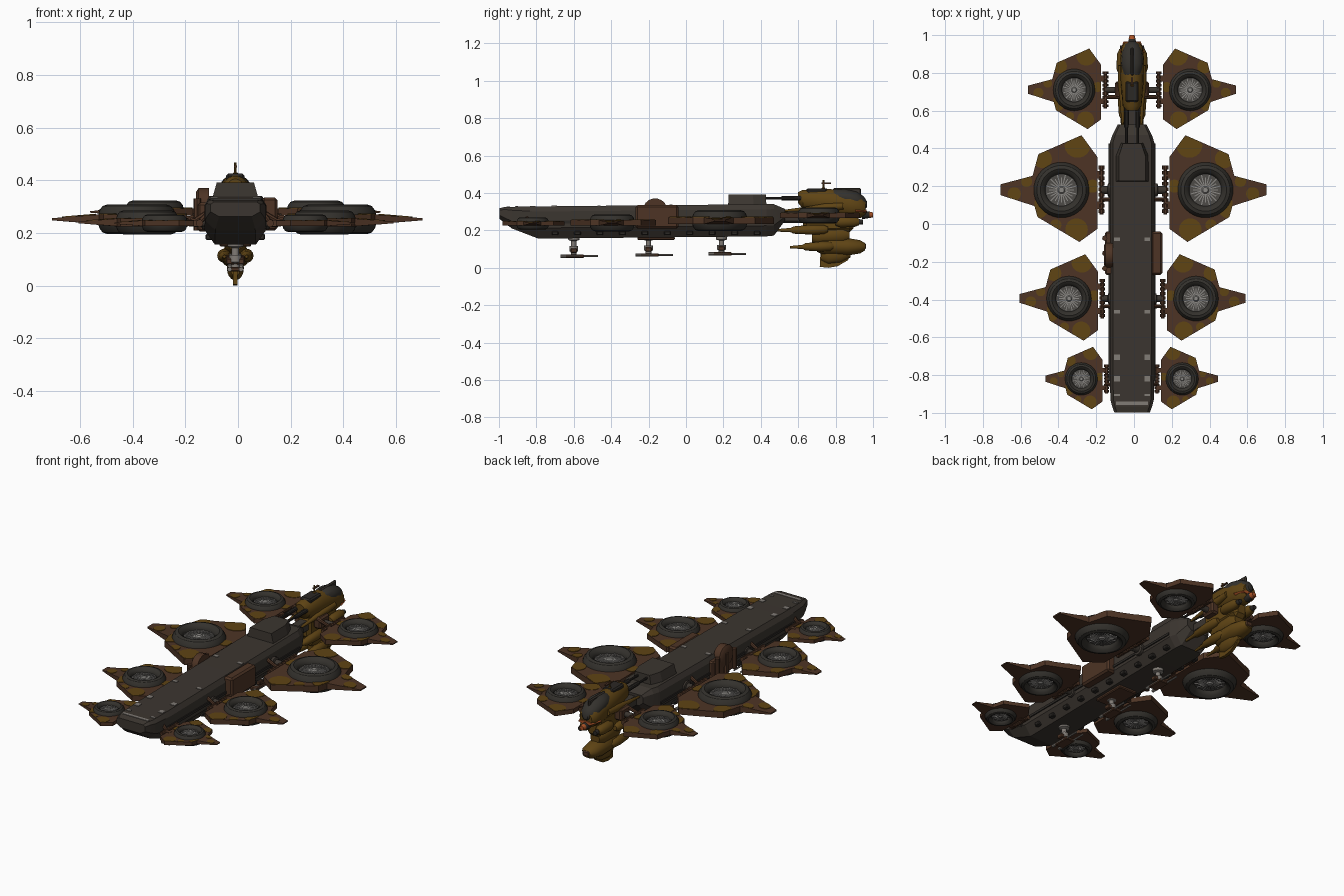
import bpy, bmesh, math
from mathutils import Vector, Matrix

if "Cube" in bpy.data.objects:
    bpy.data.objects.remove(bpy.data.objects["Cube"])

CX = -0.01  # the hull sits slightly off centre


def material(name, rgb):
    m = bpy.data.materials.new(name)
    m.diffuse_color = (*rgb, 1)
    m.use_nodes = True
    m.node_tree.nodes["Principled BSDF"].inputs["Base Color"].default_value = m.diffuse_color
    return m


HULL = material("hull_grey", (.044, .036, .029))
RING = material("ring_grey", (.034, .031, .026))
FAN = material("fan_grey", (.075, .07, .064))
BLADE = material("blade_grey", (.26, .25, .235))
BROWN = material("rust_brown", (.075, .034, .018))
OCHRE = material("ochre", (.115, .058, .007))
ORANGE = material("orange", (.40, .085, .02))
MARK = material("marking_grey", (.22, .20, .18))
DARK = material("dark_metal", (.024, .021, .018))


def finish(name, bm, mat, angle=0.6):
    bmesh.ops.recalc_face_normals(bm, faces=bm.faces)
    me = bpy.data.meshes.new(name)
    bm.to_mesh(me)
    bm.free()
    me.materials.append(mat)
    me.shade_smooth()
    me.set_sharp_from_angle(angle=angle)
    ob = bpy.data.objects.new(name, me)
    bpy.context.collection.objects.link(ob)
    return ob


def loft(name, rings, mat, closed=False, angle=0.6):
    """Skin a list of equal-length point rings."""
    bm = bmesh.new()
    vs = [[bm.verts.new(p) for p in r] for r in rings]
    n = len(rings[0])
    for a, b in zip(vs, vs[1:] + (vs[:1] if closed else [])):
        for i in range(n):
            bm.faces.new((a[i], a[(i + 1) % n], b[(i + 1) % n], b[i]))
    if not closed:
        bm.faces.new(vs[0])
        bm.faces.new(vs[-1])
    return finish(name, bm, mat, angle)


def box(name, c, size, mat, bevel=0):
    bm = bmesh.new()
    bmesh.ops.create_cube(bm, size=1, matrix=Matrix.Translation(c) @ Matrix.Diagonal((*size, 1)))
    if bevel:
        bmesh.ops.bevel(bm, geom=bm.edges[:], offset=bevel, segments=1, affect='EDGES')
    return finish(name, bm, mat, 0.3)


def tube(name, a, b, stations, mat, seg=14):
    """Round part from a to b; stations are (fraction, radius)."""
    a, b = Vector(a), Vector(b)
    q = (b - a).to_track_quat('Z', 'Y')
    rings = [[a.lerp(b, t) + q @ Vector((r * math.cos(k * math.tau / seg), r * math.sin(k * math.tau / seg), 0))
              for k in range(seg)] for t, r in stations]
    return loft(name, rings, mat)


def prism(name, pts, mat, lo, hi):
    return loft(name, [[lo(p) for p in pts], [hi(p) for p in pts]], mat, angle=0.3)


def inside(p, poly):
    r = False
    for (x1, y1), (x2, y2) in zip(poly, poly[1:] + poly[:1]):
        if (y1 > p[1]) != (y2 > p[1]) and p[0] < (x2 - x1) * (p[1] - y1) / (y2 - y1) + x1:
            r = not r
    return r


# ---- wings: plate, tapered tip, painted spots, ring, fan, hinge ----
MAIN = [(-.19, .175), (-.106, .29), (.122, .19), (.153, .075), (.143, -.085), (.127, -.143), (-.095, -.275), (-.19, -.206)]
TIP = [(.153, .075), (.323, .03), (.323, -.027), (.143, -.085)]
SPOTS = [(-.085, .24, .07), (.10, .165, .05), (.12, -.10, .05), (-.08, -.21, .06), (.03, -.185, .03), (-.165, .02, .035)]
TIPSPOTS = [(.25, -.02, .035), (.185, .045, .03)]


def thick(x):
    return .018 if x < .155 else .018 - .014 * (x - .155) / .168


def wing(tag, side, hx, y, z, k):
    def at(px, py, pz):
        return Vector((hx + side * k * px, y + k * py, z + k * pz))
    for nm, poly in (("plate", MAIN), ("tip", TIP)):
        prism(f"wing_{nm}_{tag}", poly, BROWN, lambda p: at(*p, -thick(p[0])), lambda p: at(*p, thick(p[0])))
    for i, (sx, sy, r) in enumerate(SPOTS + TIPSPOTS):
        poly = MAIN if i < len(SPOTS) else TIP
        pts = []
        for a in range(18):
            f = 1.0
            while f > .05:
                p = (sx + f * r * math.cos(a * math.tau / 18), sy + f * r * math.sin(a * math.tau / 18))
                if inside(p, poly):
                    break
                f -= .04
            pts.append(p)
        prism(f"wing_spot_{tag}_{i}", pts, OCHRE, lambda p: at(*p, thick(p[0]) - .002), lambda p: at(*p, thick(p[0]) + .003))
    # rotor ring as a lathe
    prof = [(.085, .030), (.095, .046), (.112, .056), (.13, .050), (.142, .034), (.149, .010)]
    prof = prof + [(r, -h) for r, h in reversed(prof)]
    rings = [[at(r * math.cos(a * math.tau / 40), r * math.sin(a * math.tau / 40), h) for r, h in prof] for a in range(40)]
    loft(f"rotor_ring_{tag}", rings, RING, closed=True)
    tube(f"rotor_disc_{tag}", at(0, 0, -.022), at(0, 0, .022), [(0, .09 * k), (1, .09 * k)], FAN, 32)
    tube(f"rotor_hub_{tag}", at(0, 0, -.034), at(0, 0, .034), [(0, .014 * k), (.1, .02 * k), (.9, .02 * k), (1, .014 * k)], BLADE, 16)
    # fan blades
    bm = bmesh.new()
    for a in range(24):
        ln = .068 if a % 2 else .052
        m = (Matrix.Translation(at(0, 0, 0)) @ Matrix.Rotation(a * math.tau / 24, 4, 'Z')
             @ Matrix.Translation((k * (ln / 2 + .014), 0, 0)) @ Matrix.Diagonal((k * ln, k * .0055, k * .054, 1)))
        bmesh.ops.create_cube(bm, size=1, matrix=m)
    finish(f"rotor_blades_{tag}", bm, BLADE, 0.3)
    # hinge bar with collars, and arm to the body
    bx = hx - side * k * .19 - side * .022
    n = 9
    st = []
    for i in range(n):
        for t, r in ((0, .010), (.3, .010), (.3, .017), (.95, .017)):
            st.append(((i + t) / n, r * (.6 + .4 * k)))
    tube(f"hinge_bar_{tag}", (bx, y - .13 * k, z), (bx, y + .13 * k, z), st, BROWN, 10)
    for dy in (-.08, .08):
        box(f"hinge_tab_{tag}_{dy}", (bx + side * .018, y + dy * k, z), (.045, .04 * k, .024), BROWN)
    inner = CX + side * (.10 if y < .6 else .03)
    tube(f"wing_arm_{tag}", (inner, y, z), (bx, y, z), [(0, .034 * k), (.45, .034 * k), (.5, .022 * k), (1, .022 * k)], HULL)
    tube(f"wing_strut_{tag}", (inner, y - .05 * k, z + .04), (bx, y - .05 * k, z + .005), [(0, .012), (1, .009)], BROWN, 8)


for tag, hx, off, y, z, k in (("tail", .307, -.01, .71, .28, .755), ("large", .381, -.003, .18, .252, 1),
                              ("middle", .336, -.008, -.395, .24, .81), ("front", .267, -.012, -.82, .237, .585)):
    for s, nm in ((-1, "left"), (1, "right")):
        wing(f"{tag}_{nm}", s, off + s * hx, y, z, k)


# ---- hull ----
def hull_ring(y, w, zt, zb, wt=.86, wb=.66):
    h = zt - zb
    half = [(w * wb, zb), (w, zb + .33 * h), (w, zb + .84 * h), (w * wt, zt)]
    return [(CX + x, y, z) for x, z in half] + [(CX - x, y, z) for x, z in reversed(half)]


loft("hull", [hull_ring(-.998, .094, .318, .262), hull_ring(-.965, .106, .326, .235), hull_ring(-.93, .115, .326, .21),
              hull_ring(-.79, .118, .328, .156), hull_ring(.43, .118, .34, .168), hull_ring(.47, .105, .34, .172),
              hull_ring(.528, .075, .315, .25)], HULL, angle=0.2)
# raised rear deck
deck = [(-.088, .225), (.088, .225), (.088, .36), (.06, .43), (-.06, .43), (-.088, .36)]
prism("rear_deck", deck, HULL, lambda p: (CX + p[0], p[1], .33), lambda p: (CX + p[0] * .8, .01 + p[1] * .97, .392))
# painted deck markings
box("nose_marking", (CX, -.95, .327), (.17, .018, .003), MARK)
for s in (-1, 1):
    for i, (y, w) in enumerate(((-.905, .012), (-.82, .03), (-.705, .03), (-.465, .018), (-.08, .018))):
        box(f"deck_marking_{s}_{i}", (CX + s * .08, y, .3285 + .0098 * (y + .79) + .0005), (.03, w, .004), MARK)
    # lower edge blocks and side rail
    for i in range(10):
        box(f"keel_block_{s}_{i}", (CX + s * .098, -.70 + i * .12, .185), (.03, .035, .022), DARK, .004)
    box(f"side_rail_{s}", (CX + s * .118, -.2, .245), (.012, 1.25, .014), DARK)

# ---- side machinery ----
box("right_side_panel", (CX + .130, -.155, .272), (.06, .23, .125), BROWN, .01)
box("left_side_panel", (CX - .120, -.155, .26), (.045, .23, .11), BROWN, .008)
tube("left_side_drum", (CX - .10, -.165, .305), (CX - .15, -.165, .305), [(0, .066), (.8, .066), (1, .05)], BROWN, 18)
for dy in (-.08, .0, .08):
    tube(f"left_side_pipe_{dy}", (CX - .145, -.155 + dy, .21), (CX - .145, -.155 + dy, .33), [(0, .014), (1, .014)], BROWN, 8)
box("belly_panel", (CX, -.16, .158), (.12, .2, .02), BROWN, .005)

# ---- belly turrets ----
for i, y in enumerate((-.6, -.2, .19)):
    zb = .062 + .006 * i
    tube(f"turret_post_{i}", (CX, y, .17), (CX, y, zb), [(0, .032), (.2, .03), (.25, .014), (.5, .014), (.5, .024), (.75, .024), (.8, .016), (1, .016)], MARK)
    box(f"turret_cradle_{i}", (CX, y, zb + .03), (.07, .035, .024), BROWN, .004)
    box(f"turret_body_{i}", (CX, y + .005, zb), (.06, .10, .018), BROWN, .004)
    for s in (-1, 1):
        tube(f"turret_barrel_{i}_{s}", (CX + s * .022, y - .07, zb), (CX + s * .022, y + .13, zb), [(0, .009), (.5, .009), (.55, .005), (1, .005)], MARK, 8)

# ---- tail section ----
def oval(y, zc, rx, rz, n=18):
    return [(CX + rx * math.cos(a * math.tau / n), y, zc + rz * math.sin(a * math.tau / n)) for a in range(n)]


box("tail_spine", (CX, .57, .27), (.065, .26, .06), HULL, .01)
loft("tail_head", [oval(.60, .375, .03, .03), oval(.625, .365, .05, .052), oval(.75, .352, .06, .072), oval(.88, .335, .063, .075),
                   oval(.94, .325, .055, .058), oval(.96, .32, .04, .04)], OCHRE)
loft("canopy", [oval(.765, .385, .02, .02), oval(.79, .383, .046, .036), oval(.85, .375, .058, .046), oval(.91, .36, .054, .048),
                oval(.95, .345, .038, .038), oval(.968, .338, .016, .016)], RING)
box("canopy_frame", (CX, .86, .385), (.016, .15, .082), HULL, .006)
loft("orange_trim", [oval(.905, .305, .066, .012), oval(.965, .302, .046, .010)], ORANGE)
tube("nose_probe", (CX, .94, .283), (CX, .985, .283), [(0, .024), (.6, .02), (1, .016)], DARK)
tube("nose_probe_tip", (CX, .98, .283), (CX, 1.0, .283), [(0, .018), (1, .013)], ORANGE)
tube("antenna_mast", (CX, .735, .40), (CX, .735, .468), [(0, .012), (.4, .009), (.45, .005), (1, .005)], OCHRE, 8)
box("antenna_bar", (CX, .75, .452), (.012, .05, .007), BROWN)
box("tail_neck", (CX, .76, .25), (.09, .27, .12), OCHRE, .02)
box("tail_top_gear", (CX, .70, .41), (.07, .11, .03), DARK, .008)
loft("lower_neck", [oval(.675, .17, .035, .035), oval(.70, .17, .048, .05), oval(.84, .175, .048, .05), oval(.875, .175, .03, .03)], OCHRE)
# chin pod and thin bottom fin
loft("chin_pod", [oval(.70, .115, .03, .03), oval(.73, .115, .055, .045), oval(.86, .112, .056, .048), oval(.93, .112, .045, .036),
                  oval(.957, .112, .025, .02)], OCHRE)
box("chin_sensor", (CX, .945, .115), (.04, .035, .03), BROWN, .005)
fin = [(.72, .10), (.715, .005), (.76, 0), (.81, .008), (.865, .04), (.90, .10)]
prism("bottom_fin", fin, OCHRE, lambda p: (CX - .009, *p), lambda p: (CX + .009, *p))
loft("fin_root", [oval(.725, .075, .02, .04), oval(.76, .065, .032, .045), oval(.83, .07, .032, .042), oval(.88, .085, .02, .03)], OCHRE)
for s in (-1, 1):
    pod = [(0, .006), (.3, .012), (.35, .02), (.7, .027), (.92, .025), (1, .014)]
    tube(f"upper_spike_pod_{s}", (CX + s * .05, .475, .2), (CX + s * .05, .76, .205), pod, OCHRE)
    tube(f"lower_spike_pod_{s}", (CX + s * .042, .555, .11), (CX + s * .042, .79, .115), pod, OCHRE)
    tube(f"long_prong_{s}", (CX + s * .05, .53, .305), (CX + s * .056, .84, .33), [(0, .006), (.4, .013), (.7, .022), (1, .018)], OCHRE)
    tube(f"deck_gun_{s}", (CX + s * .03, .38, .372), (CX + s * .03, .64, .372), [(0, .007), (.5, .007), (.5, .012), (1, .014)], DARK, 10)
    tube(f"cheek_pod_{s}", (CX + s * .055, .80, .245), (CX + s * .05, .925, .245), [(0, .02), (.2, .03), (.8, .028), (1, .018)], OCHRE)
    tube(f"cheek_nozzle_{s}", (CX + s * .05, .92, .245), (CX + s * .05, .945, .245), [(0, .016), (1, .013)], DARK)
    box(f"shoulder_block_{s}", (CX + s * .065, .71, .285), (.05, .09, .07), BROWN, .01)
